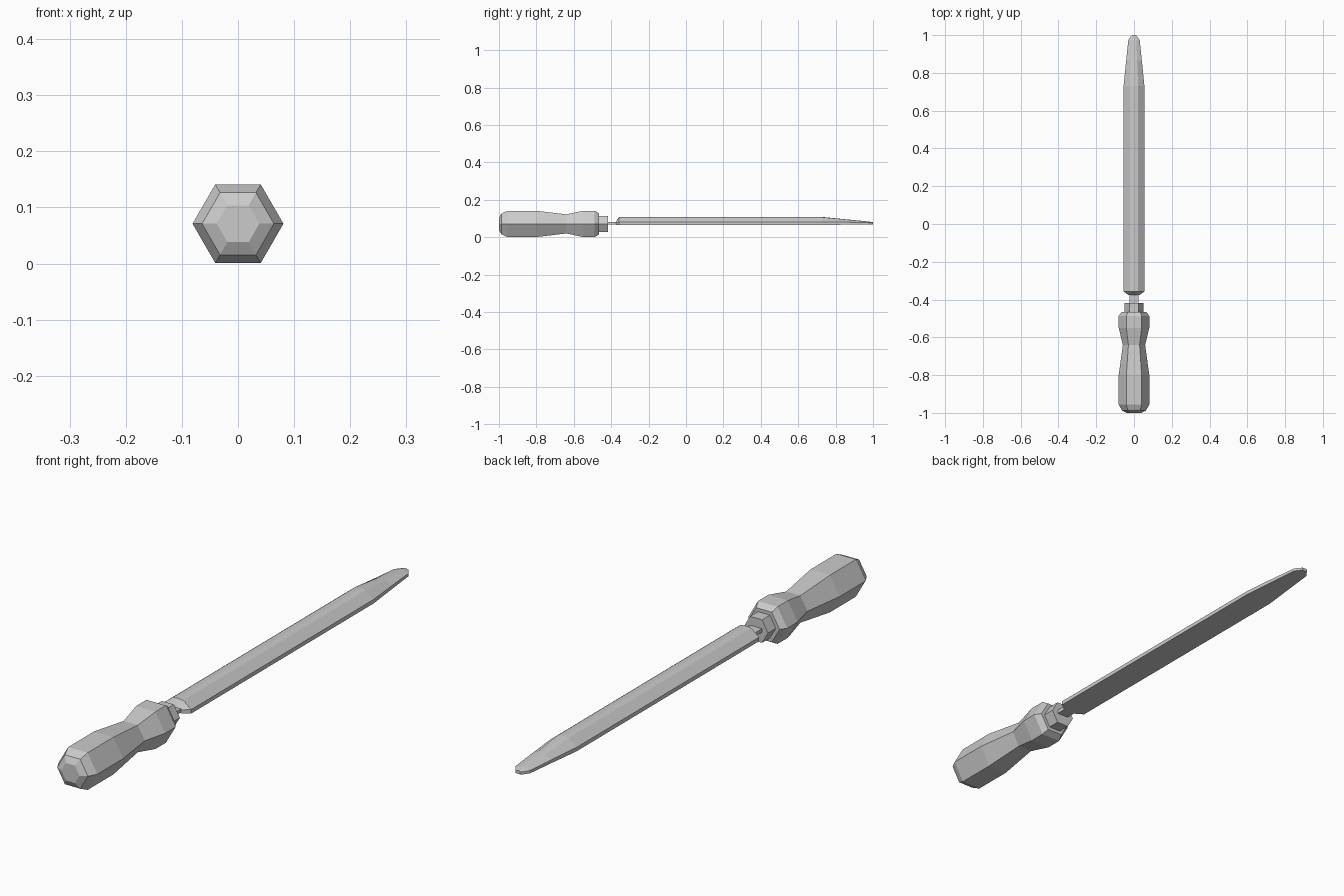
import bpy, bmesh
from math import cos, sin, pi

if "Cube" in bpy.data.objects:
    bpy.data.objects.remove(bpy.data.objects["Cube"])

grey = bpy.data.materials.new("plain_grey")
grey.use_nodes = True
colour = (0.6, 0.6, 0.6, 1)
grey.diffuse_color = colour
grey.node_tree.nodes["Principled BSDF"].inputs["Base Color"].default_value = colour

AXIS_Z = 0.071


def loft(name, rings):
    """Skin a closed solid through rings of equal point count."""
    bm = bmesh.new()
    loops = [[bm.verts.new(p) for p in ring] for ring in rings]
    n = len(loops[0])
    for a, b in zip(loops, loops[1:]):
        for i in range(n):
            j = (i + 1) % n
            bm.faces.new((a[i], a[j], b[j], b[i]))
    bm.faces.new(loops[0])
    bm.faces.new(loops[-1])
    bmesh.ops.recalc_face_normals(bm, faces=bm.faces)
    mesh = bpy.data.meshes.new(name)
    bm.to_mesh(mesh)
    bm.free()
    mesh.materials.append(grey)
    obj = bpy.data.objects.new(name, mesh)
    bpy.context.collection.objects.link(obj)
    return obj


def hexagon(y, r):
    return [(r * cos(i * pi / 3), y, AXIS_Z + r * sin(i * pi / 3)) for i in range(6)]


def half_round(y, width, bottom, edge, top, crown=0.4, y_top=None):
    """Flat-bottomed section with short sides and a faceted crown."""
    yt = y if y_top is None else y_top
    half = [(width, y, bottom), (width, y, edge),
            (width * crown, yt, edge + (top - edge) * 0.93)]
    return half + [(0, yt, top)] + [(-x, a, z) for x, a, z in reversed(half)]


# Hexagonal grip with a waist and rounded-off ends
grip = [(-1.0, 0.038), (-0.987, 0.064), (-0.955, 0.081), (-0.80, 0.081),
        (-0.64, 0.059), (-0.55, 0.081), (-0.488, 0.081), (-0.465, 0.065)]
loft("handle_grip", [hexagon(y, r) for y, r in grip])

# Collar where the tang enters the grip
loft("handle_collar", [hexagon(y, 0.05) for y in (-0.475, -0.418)])

# Narrow flat tang
loft("tang", [[(x, y, z) for x, z in ((-w, 0.067), (w, 0.067), (w, 0.081), (-w, 0.081))]
              for y, w in ((-0.43, 0.024), (-0.365, 0.024))])

# Half-round blade tapering to a blunt tip
loft("file_blade", [
    half_round(-0.375, 0.03, 0.065, 0.079, 0.082),
    half_round(-0.358, 0.055, 0.065, 0.08, 0.108),
    half_round(0.73, 0.055, 0.065, 0.08, 0.108),
    half_round(0.86, 0.042, 0.067, 0.08, 0.095),
    half_round(0.975, 0.03, 0.068, 0.079, 0.084),
    half_round(1.0, 0.011, 0.068, 0.078, 0.080)])
